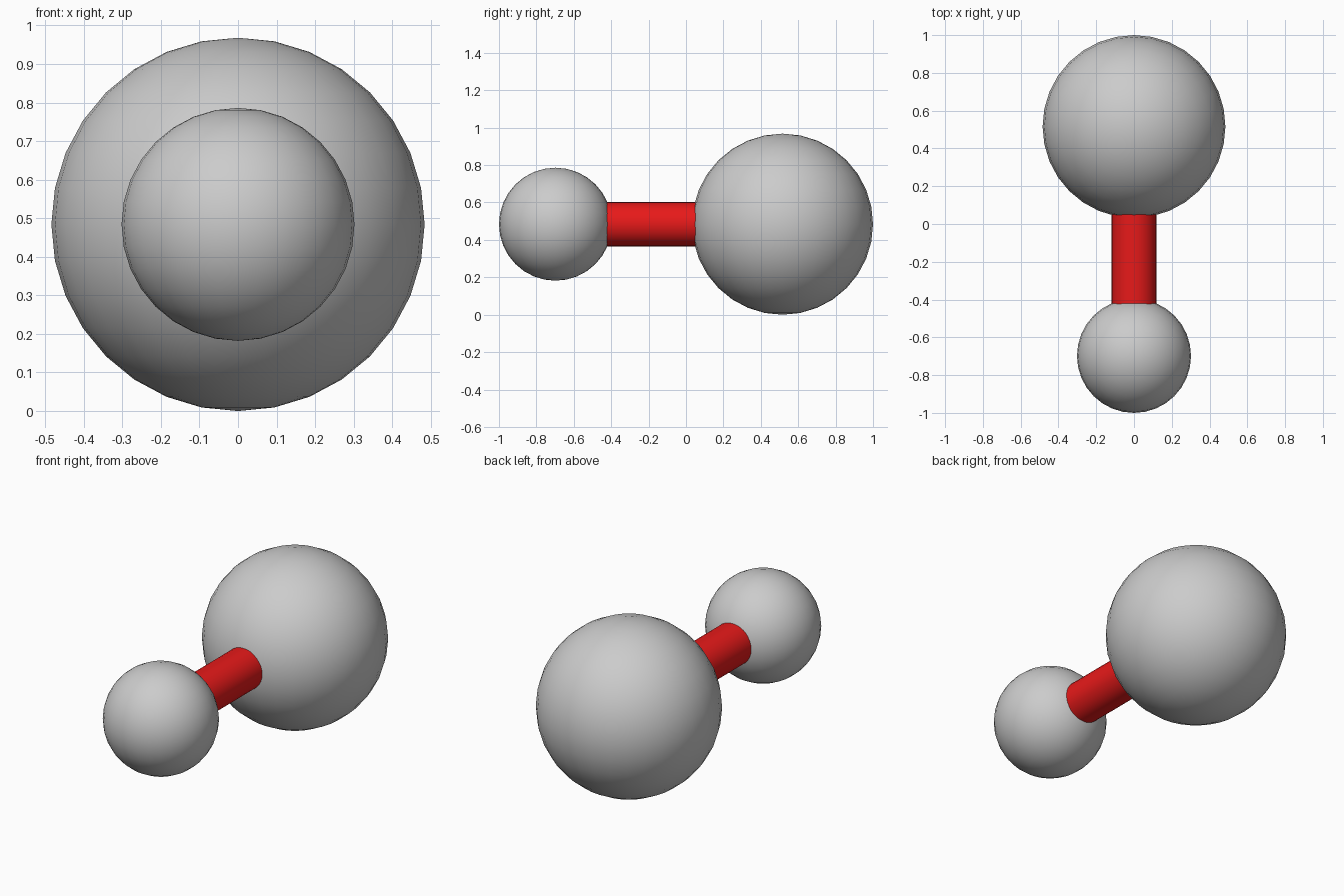
import bpy, math

if "Cube" in bpy.data.objects:
    bpy.data.objects.remove(bpy.data.objects["Cube"])

CENTRE_Z = 0.484


def ball(name, radius, y):
    bpy.ops.mesh.primitive_uv_sphere_add(segments=32, ring_count=16, radius=radius,
                                         location=(0, y, CENTRE_Z))
    obj = bpy.context.object
    obj.name = name
    bpy.ops.object.shade_smooth()
    return obj


# Two balls, back one larger
large_ball = ball("large_ball", 0.484, 0.516)
small_ball = ball("small_ball", 0.302, -0.698)

# Red rod running between the ball centres
y0, y1 = small_ball.location.y, large_ball.location.y
bpy.ops.mesh.primitive_cylinder_add(vertices=32, radius=0.118, depth=y1 - y0,
                                    location=(0, (y0 + y1) / 2, CENTRE_Z),
                                    rotation=(math.pi / 2, 0, 0))
rod = bpy.context.object
rod.name = "connecting_rod"
bpy.ops.object.shade_smooth_by_angle(angle=math.radians(30))

red = bpy.data.materials.new("red")
red.diffuse_color = (0.8, 0.01, 0.01, 1)
red.use_nodes = True
red.node_tree.nodes["Principled BSDF"].inputs["Base Color"].default_value = red.diffuse_color
rod.data.materials.append(red)
